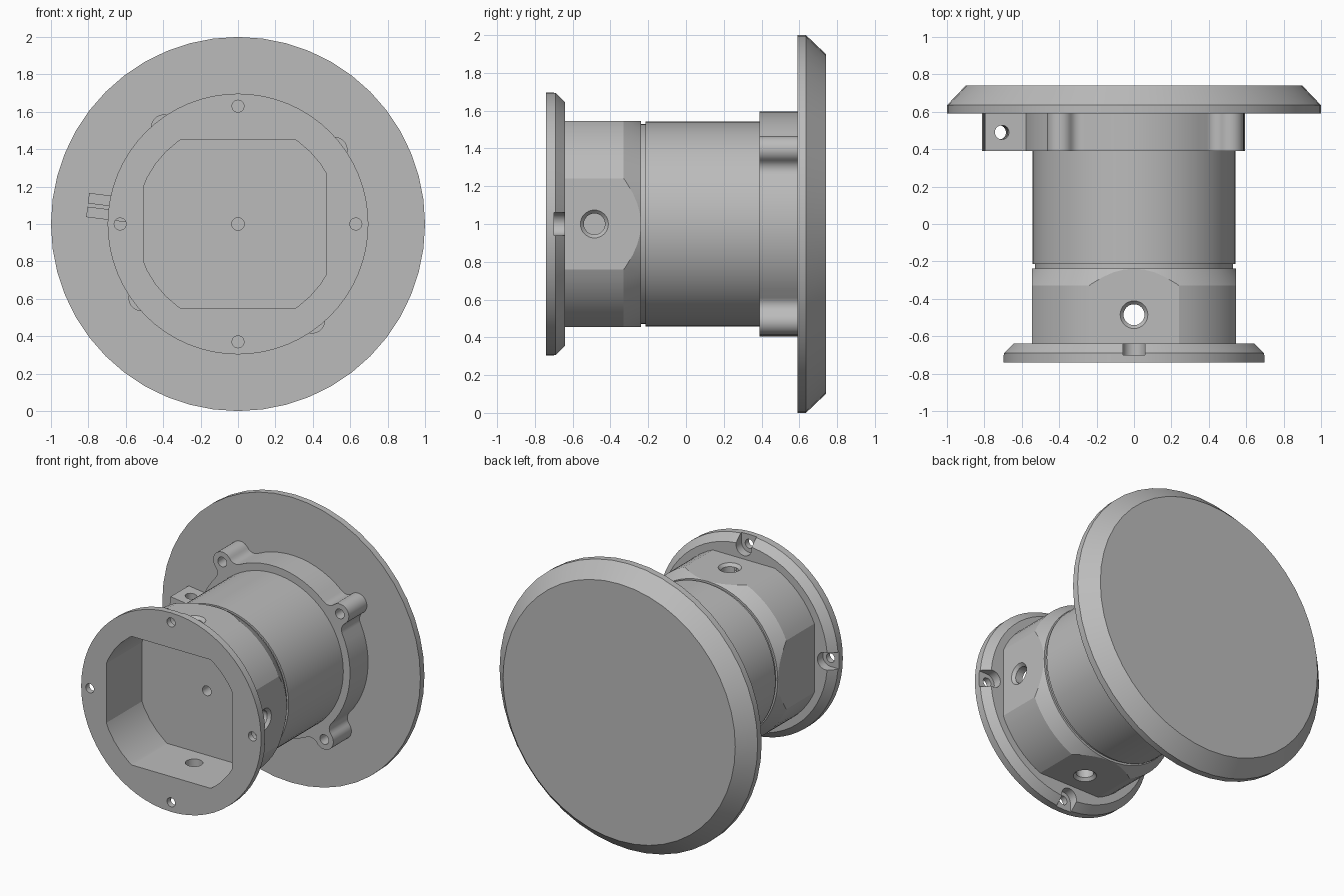
import bpy, bmesh
from math import sin, cos, acos, atan2, radians, pi, tau
from mathutils import Matrix, Vector

default = bpy.data.objects.get("Cube")
if default:
    bpy.data.objects.remove(default)

grey = bpy.data.materials.new("cast_grey")
grey.use_nodes = True
COLOR = (0.5, 0.5, 0.5, 1)
grey.diffuse_color = COLOR
grey.node_tree.nodes["Principled BSDF"].inputs["Base Color"].default_value = COLOR

CENTRE = Vector((0, 0, 1))  # every part is built around the shared axis


def finish(name, bm):
    bmesh.ops.recalc_face_normals(bm, faces=bm.faces)
    mesh = bpy.data.meshes.new(name)
    bm.to_mesh(mesh)
    bm.free()
    mesh.materials.append(grey)
    obj = bpy.data.objects.new(name, mesh)
    obj.location = CENTRE
    bpy.context.collection.objects.link(obj)
    return obj


def lathe(name, profile, sides=64, clips=()):
    """Revolve (radius, y) pairs about y, then slice flats at (direction, distance)."""
    bm = bmesh.new()
    rings = [[bm.verts.new((r * cos(tau * i / sides), y, r * sin(tau * i / sides)))
              for i in range(sides)] for r, y in profile]
    for a, b in zip(rings, rings[1:]):
        for i in range(sides):
            j = (i + 1) % sides
            bm.faces.new((a[i], a[j], b[j], b[i]))
    bm.faces.new(rings[0])
    bm.faces.new(rings[-1])
    for direction, distance in clips:
        normal = Vector(direction)
        cut_geo = bmesh.ops.bisect_plane(
            bm, geom=bm.verts[:] + bm.edges[:] + bm.faces[:],
            plane_co=normal * distance, plane_no=normal, clear_outer=True)["geom_cut"]
        bmesh.ops.contextual_create(
            bm, geom=[e for e in cut_geo if isinstance(e, bmesh.types.BMEdge)])
    return finish(name, bm)


def rod(name, start, end, r1, r2=None, sides=32):
    start, end = Vector(start), Vector(end)
    axis = end - start
    matrix = Matrix.Translation((start + end) / 2) @ axis.to_track_quat("Z", "Y").to_matrix().to_4x4()
    bm = bmesh.new()
    bmesh.ops.create_cone(bm, cap_ends=True, segments=sides, radius1=r1,
                          radius2=r1 if r2 is None else r2, depth=axis.length, matrix=matrix)
    return finish(name, bm)


def spin(angle):
    return Matrix.Rotation(-angle, 4, "Y")


def box(name, centre, size, angle=0):
    bm = bmesh.new()
    bmesh.ops.create_cube(bm, size=1, matrix=spin(angle) @ Matrix.Translation(centre)
                          @ Matrix.Diagonal((*size, 1)))
    return finish(name, bm)


def combine(obj, others, operation="DIFFERENCE"):
    bpy.context.view_layer.objects.active = obj
    for other in others:
        mod = obj.modifiers.new("boolean", "BOOLEAN")
        mod.operation = operation
        mod.object = other
        bpy.ops.object.modifier_apply(modifier=mod.name)


X, Z = Vector((1, 0, 0)), Vector((0, 0, 1))
QUARTERS = [k * pi / 2 for k in range(4)]

# Large chamfered rear plate and plain barrel
rear_plate = lathe("rear_plate", [(1, 0.59), (1, 0.635), (0.9, 0.74)], 48)
barrel = lathe("barrel", [(0.53, -0.3), (0.53, -0.215), (0.543, -0.215), (0.543, 0.6)])

# Housing: tapered drum with four flats, hollow at the front
housing = lathe("housing", [(0.597, -0.66), (0.597, -0.33), (0.545, -0.237)], 64,
                [(d, 0.546) for d in (X, -X, Z, -Z)])
pocket = lathe("pocket_cutter", [(0.545, -0.9), (0.545, -0.345)], 40,
               [(X, 0.472), (-X, 0.502), (Z, 0.45), (-Z, 0.45)])
port_cutters = []
for d in (X, Z, -Z):
    hub = Vector((0, -0.485, 0))
    port_cutters.append(rod("port_cutter", hub + d * 0.3, hub + d * 0.7, 0.056))
    port_cutters.append(rod("countersink_cutter", hub + d * 0.52, hub + d * 0.56, 0.05, 0.087))
centre_drill = rod("drill_cutter", (0, -0.4, 0), (0, -0.26, 0), 0.034)
combine(barrel, [pocket, centre_drill])
combine(housing, [pocket, centre_drill] + port_cutters)

# Front flange with four screw holes and open spot faces behind them
flange = lathe("front_flange", [(0.697, -0.74), (0.697, -0.69), (0.648, -0.64)], 64)
screw_cutters = []
for a in QUARTERS:
    x, z = 0.63 * cos(a), 0.63 * sin(a)
    screw_cutters += [
        rod("screw_cutter", (x, -0.8, z), (x, -0.6, z), 0.032, sides=20),
        rod("spot_cutter", (x, -0.7, z), (x, -0.6, z), 0.06),
        box("slot_cutter", (0.73, -0.65, 0), (0.2, 0.1, 0.12), a)]
combine(flange, [pocket] + screw_cutters)

# Clamp ring outline with four filleted lugs
RING, LUG_AT, LUG, FILLET = 0.595, 0.65, 0.07, 0.06
reach = RING + FILLET
spread = acos((reach ** 2 + LUG_AT ** 2 - (LUG + FILLET) ** 2) / (2 * LUG_AT * reach))
fillet_centre = Vector((reach * cos(spread), reach * sin(spread)))
lug_centre = Vector((LUG_AT, 0))
lean = fillet_centre - lug_centre
lug_end = atan2(lean.y, lean.x)


def arc(centre, radius, a, b, steps):
    return [centre + radius * Vector((cos(t), sin(t)))
            for t in (a + (b - a) * i / steps for i in range(steps + 1))]


half = arc(lug_centre, LUG, 0, lug_end, 8)
half += arc(fillet_centre, FILLET, lug_end - pi, spread - pi, 6)[1:]
half += arc(Vector((0, 0)), RING, spread, pi / 4, 6)[1:]
mirrored = [Vector((p.x, -p.y)) for p in reversed(half[1:-1])]
quarter = mirrored + half
LUG_TURN = radians(37.5)
bm = bmesh.new()
outline = []
for a in QUARTERS:
    for p in quarter:
        outline.append(bm.verts.new(spin(a + LUG_TURN) @ Vector((p.x, 0.39, p.y))))
face = bm.faces.new(outline)
wall = bmesh.ops.extrude_face_region(bm, geom=[face])["geom"]
bmesh.ops.translate(bm, vec=(0, 0.205, 0), verts=[v for v in wall if isinstance(v, bmesh.types.BMVert)])
clamp_ring = finish("clamp_ring", bm)

# Split clamp ears on the right side, with a bolt hole
EAR = radians(172.8)
ears = box("ear_block", (0.68, 0.4925, 0), (0.26, 0.205, 0.13), EAR)
combine(clamp_ring, [ears], "UNION")
split = box("split_cutter", (0.75, 0.48, 0), (0.4, 0.22, 0.018), EAR)
bolt = rod("bolt_cutter", spin(EAR) @ Vector((0.72, 0.49, -0.2)),
           spin(EAR) @ Vector((0.72, 0.49, 0.2)), 0.038)
lug_cutters = []
for a in QUARTERS:
    p = spin(a + LUG_TURN) @ Vector((LUG_AT, 0, 0))
    lug_cutters.append(rod("lug_cutter", p + Vector((0, 0.3, 0)), p + Vector((0, 0.57, 0)), 0.034, sides=20))
combine(clamp_ring, [split, bolt] + lug_cutters)

# Remove cutters and shade the finished parts
parts = [rear_plate, barrel, housing, flange, clamp_ring]
for helper in [pocket, centre_drill, ears, split, bolt] + port_cutters + screw_cutters + lug_cutters:
    bpy.data.objects.remove(helper)
for part in parts:
    bpy.ops.object.select_all(action="DESELECT")
    part.select_set(True)
    bpy.context.view_layer.objects.active = part
    bpy.ops.object.shade_smooth_by_angle(angle=radians(20))
